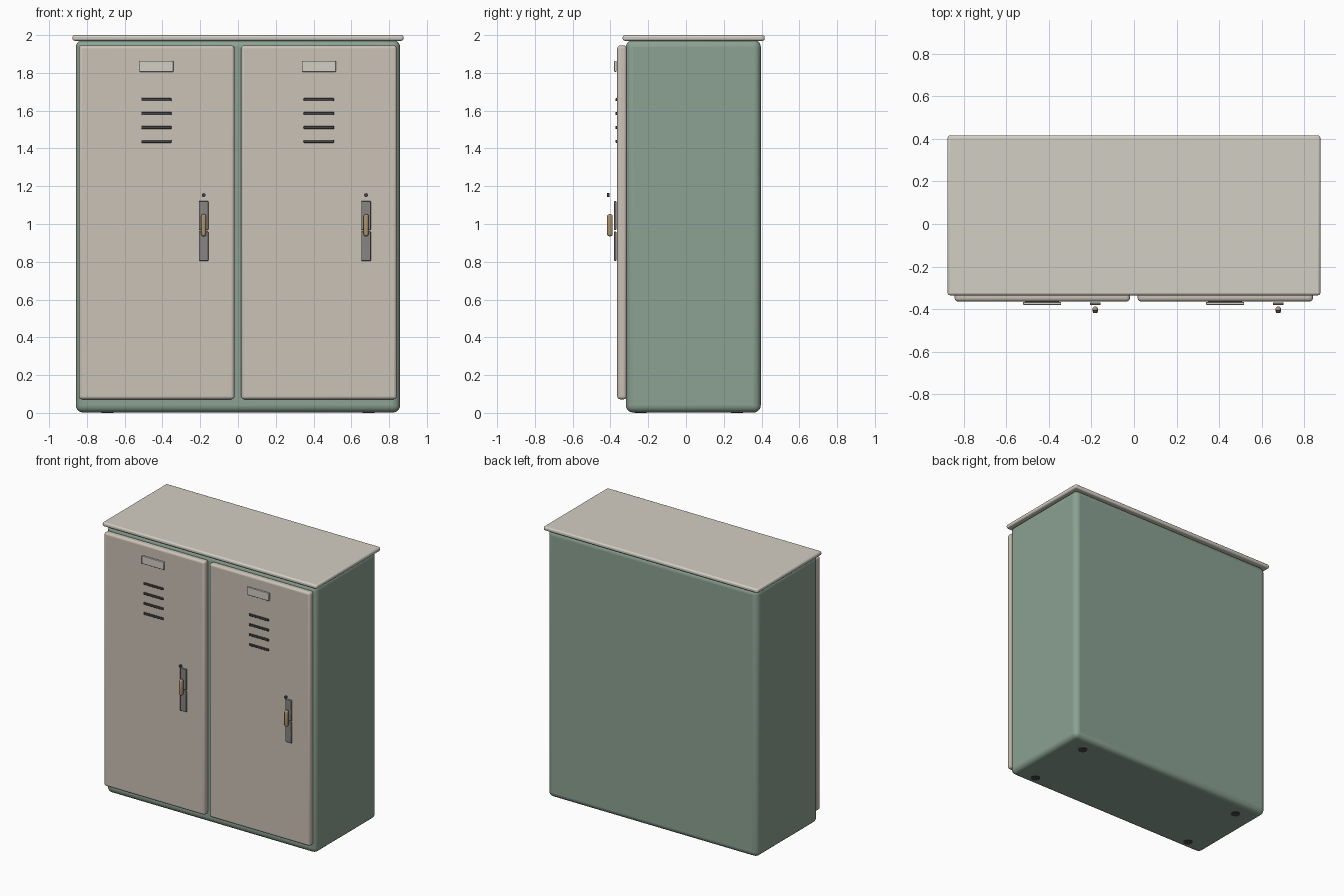
import bpy
import math

if "Cube" in bpy.data.objects:
    bpy.data.objects.remove(bpy.data.objects["Cube"])


def material(name, rgb):
    m = bpy.data.materials.new(name)
    m.diffuse_color = (*rgb, 1)
    m.use_nodes = True
    m.node_tree.nodes["Principled BSDF"].inputs["Base Color"].default_value = m.diffuse_color
    return m


GREEN = material("green_paint", (0.26, 0.36, 0.29))
CREAM = material("cream_paint", (0.60, 0.54, 0.47))
PALE = material("pale_paint", (0.65, 0.62, 0.55))
STEEL = material("steel", (0.25, 0.24, 0.23))
DARK = material("dark_metal", (0.06, 0.06, 0.065))
BRASS = material("brass", (0.42, 0.30, 0.16))


def finish(ob, name, mat, bevel, segments):
    ob.name = name
    ob.data.materials.append(mat)
    if bevel:
        b = ob.modifiers.new("rounding", 'BEVEL')
        b.width, b.segments = bevel, segments
        b.limit_method = 'ANGLE'
    bpy.ops.object.shade_smooth_by_angle(angle=math.radians(35))
    return ob


def box(name, x, y, z, mat, bevel=0.0, segments=3):
    """Rounded box from (min, max) pairs on each axis."""
    bpy.ops.mesh.primitive_cube_add(size=1, location=[(a + b) / 2 for a, b in (x, y, z)])
    ob = bpy.context.object
    ob.scale = [b - a for a, b in (x, y, z)]
    bpy.ops.object.transform_apply(location=False, rotation=False, scale=True)
    return finish(ob, name, mat, bevel, segments)


def disc(name, loc, radius, depth, mat, rot=(0, 0, 0)):
    bpy.ops.mesh.primitive_cylinder_add(vertices=24, radius=radius, depth=depth,
                                        location=loc, rotation=rot)
    return finish(bpy.context.object, name, mat, 0, 1)


# Cabinet body and overhanging lid
box("cabinet_body", (-0.858, 0.858), (-0.318, 0.396), (0.002, 1.975), GREEN, 0.038, 5)
box("lid", (-0.876, 0.876), (-0.335, 0.416), (1.97, 2.0), PALE, 0.011)

# Feet under the four corners
for sx in (-1, 1):
    for y in (-0.24, 0.27):
        disc("foot", (sx * 0.69, y, 0.01), 0.032, 0.02, DARK)

# Two identical doors with their fittings
for side, cx in (("left", -0.431), ("right", 0.429)):
    box(side + "_door", (cx - 0.412, cx + 0.412), (-0.364, -0.314), (0.072, 1.945), CREAM, 0.016, 4)

    # Label plate
    box(side + "_label_plate", (cx - 0.091, cx + 0.089), (-0.380, -0.367), (1.806, 1.864), PALE, 0.003, 2)

    # Vent slots
    for i in range(4):
        z = 1.658 - i * 0.0735
        box(side + "_vent_slot", (cx - 0.081, cx + 0.079), (-0.373, -0.362), (z - 0.008, z + 0.008), DARK, 0.003, 2)

    # Latch plates, handle and keyhole
    lx = cx + 0.249
    for z in ((0.968, 1.121), (0.805, 0.960)):
        box(side + "_latch_plate", (lx - 0.025, lx + 0.025), (-0.381, -0.369), z, STEEL, 0.003, 2)
    box(side + "_handle", (lx - 0.013, lx + 0.013), (-0.418, -0.388), (0.935, 1.052), BRASS, 0.011, 3)
    disc(side + "_keyhole", (lx, -0.411, 1.153), 0.01, 0.014, DARK, (math.pi / 2, 0, 0))
